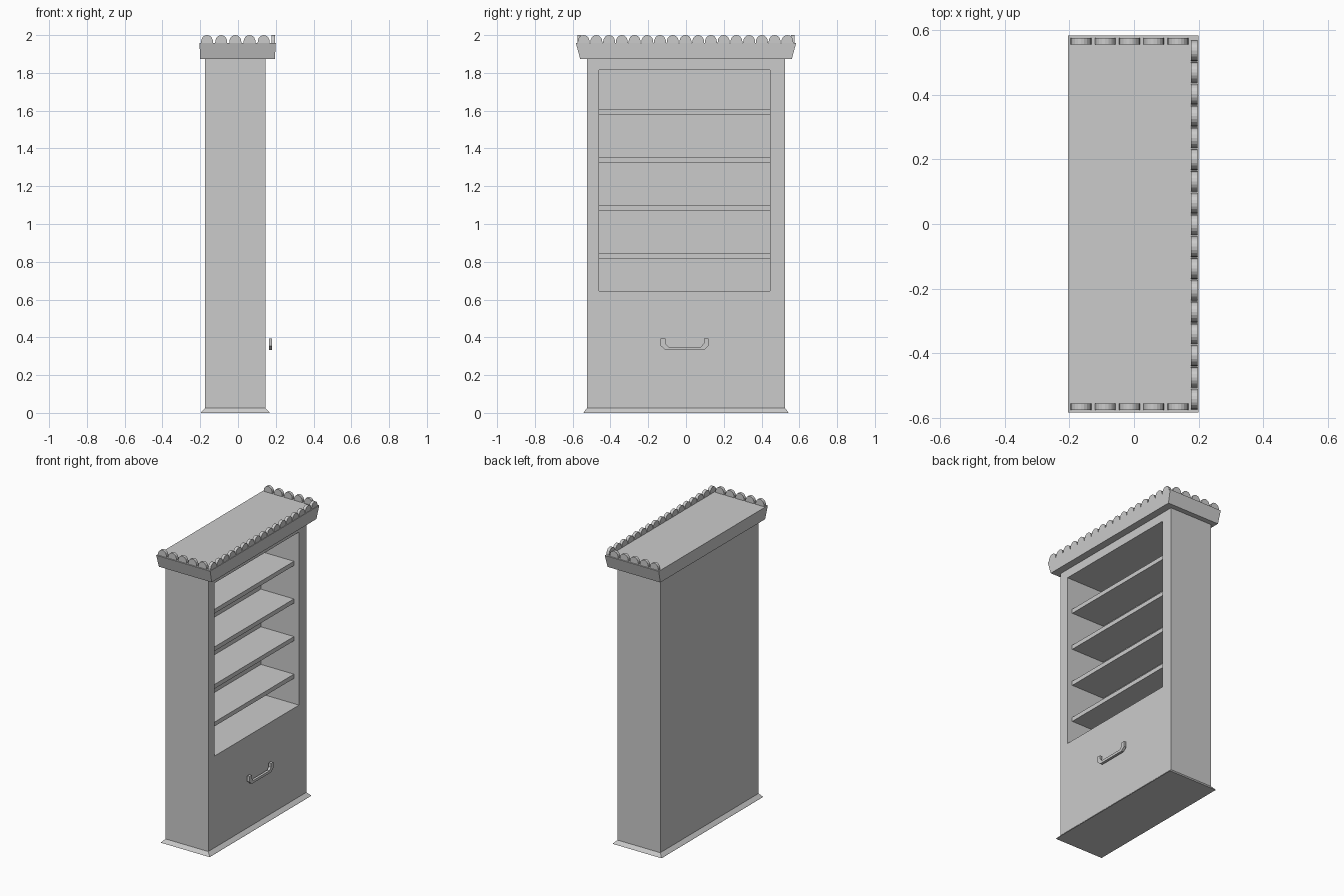
import bpy
import bmesh
import math

old = bpy.data.objects.get("Cube")
if old:
    bpy.data.objects.remove(old, do_unlink=True)

grey = bpy.data.materials.new("plain grey")
grey.use_nodes = True
colour = (0.6, 0.6, 0.6, 1)
grey.diffuse_color = colour
grey.node_tree.nodes["Principled BSDF"].inputs["Base Color"].default_value = colour


def loft(name, loops):
    """Bridge matching closed loops in order and cap both ends."""
    bm = bmesh.new()
    rings = [[bm.verts.new(p) for p in loop] for loop in loops]
    for a, b in zip(rings, rings[1:]):
        for i in range(len(a)):
            j = (i + 1) % len(a)
            bm.faces.new((a[i], a[j], b[j], b[i]))
    bm.faces.new(rings[0])
    bm.faces.new(rings[-1])
    bmesh.ops.recalc_face_normals(bm, faces=bm.faces)
    mesh = bpy.data.meshes.new(name)
    bm.to_mesh(mesh)
    bm.free()
    mesh.materials.append(grey)
    obj = bpy.data.objects.new(name, mesh)
    bpy.context.collection.objects.link(obj)
    return obj


def rect_z(x0, x1, y, z):
    return [(x0, -y, z), (x1, -y, z), (x1, y, z), (x0, y, z)]


def rect_x(y0, y1, z0, z1, x):
    return [(x, y0, z0), (x, y1, z0), (x, y1, z1), (x, y0, z1)]


# Cabinet body with the open recess folded inward
BACK, FRONT, RECESS = -0.175, 0.145, -0.14
outer = (-0.525, 0.525, 0.015, 1.88)
opening = (-0.46, 0.445, 0.645, 1.815)
loft("cabinet_body", [rect_x(*outer, BACK), rect_x(*outer, FRONT),
                      rect_x(*opening, FRONT), rect_x(*opening, RECESS)])

# Shelves
for i in range(4):
    z = 0.815 + i * 0.2545
    shelf = (opening[0], opening[1], z, z + 0.029)
    loft(f"shelf_{i + 1}", [rect_x(*shelf, RECESS), rect_x(*shelf, 0.107)])

# Flared plinth and crown
loft("plinth", [rect_z(-0.197, 0.168, 0.543, 0), rect_z(-0.195, 0.166, 0.541, 0.004),
                rect_z(BACK, FRONT, 0.525, 0.025)])
loft("crown", [rect_z(-0.2, 0.195, 0.56, 1.873), rect_z(-0.204, 0.2, 0.583, 1.958)])


# Scalloped trim around the front and both ends
def scallop(name, centre, half_width, place):
    arch = [(centre + half_width * math.cos(math.pi * k / 10),
             1.957 + 0.043 * math.sin(math.pi * k / 10) ** 0.8) for k in range(11)]
    loft(name, [[place(u, z, side) for u, z in arch] for side in (-1, 1)])


for i in range(17):
    scallop(f"front_scallop_{i + 1}", -0.542 + i * 0.0674, 0.032,
            lambda u, z, s: (0.187 + 0.01 * s, u, z))
for label, end in (("right", -1), ("left", 1)):
    for i in range(5):
        scallop(f"{label}_scallop_{i + 1}", -0.164 + i * 0.075, 0.032,
                lambda u, z, s: (u, end * 0.565 + 0.01 * s, z))

# Drawer handle, standing just clear of the front
half = [(0.127, 0.393), (0.127, 0.355), (0.102, 0.333)]
inner = [(0.086, 0.35), (0.102, 0.368), (0.102, 0.393)]
side = half + [(-y, z) for y, z in reversed(half)]
side += [(-y, z) for y, z in reversed(inner)] + inner
loft("drawer_handle", [[(x, y - 0.007, z) for y, z in side] for x in (0.163, 0.18)])
